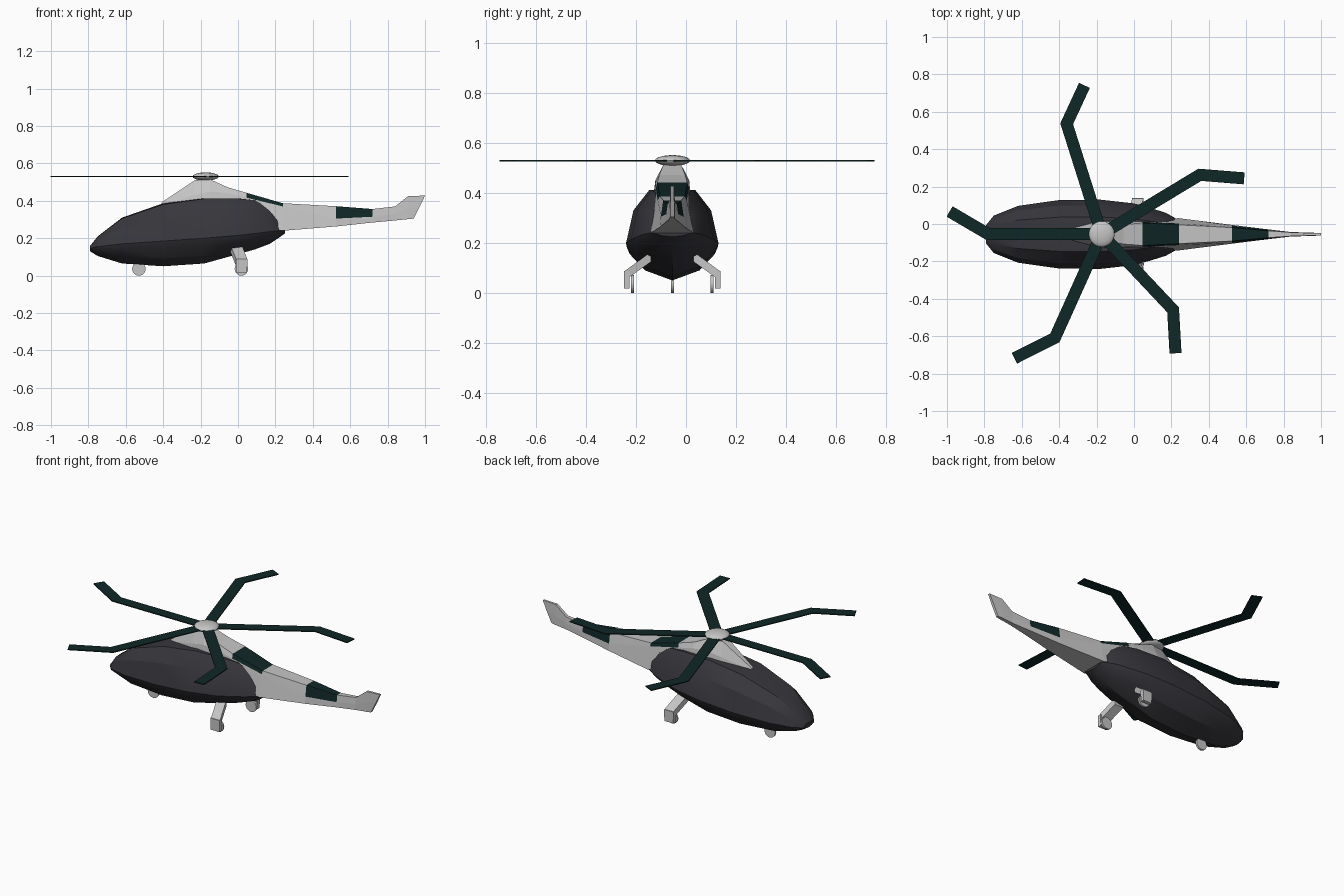
import bpy, bmesh, math
from mathutils import Vector, Matrix

cube = bpy.data.objects.get("Cube")
if cube:
    bpy.data.objects.remove(cube, do_unlink=True)

CY = -0.055                        # centre line of the body
HUB = Vector((-0.173, -0.054, 0.53))


def material(name, rgb):
    m = bpy.data.materials.new(name)
    m.use_nodes = True
    m.diffuse_color = (*rgb, 1)
    bsdf = m.node_tree.nodes["Principled BSDF"]
    bsdf.inputs["Base Color"].default_value = (*rgb, 1)
    bsdf.inputs["Roughness"].default_value = 0.7
    return m


CHARCOAL = material("charcoal", (0.038, 0.037, 0.045))
GREY = material("light_grey", (0.56, 0.56, 0.56))
TEAL = material("dark_teal", (0.005, 0.020, 0.020))


def add_object(name, bm, mats, smooth=None):
    bmesh.ops.recalc_face_normals(bm, faces=bm.faces[:])
    me = bpy.data.meshes.new(name)
    bm.to_mesh(me)
    bm.free()
    for m in mats:
        me.materials.append(m)
    ob = bpy.data.objects.new(name, me)
    bpy.context.collection.objects.link(ob)
    if smooth:
        bpy.ops.object.select_all(action='DESELECT')
        ob.select_set(True)
        bpy.context.view_layer.objects.active = ob
        bpy.ops.object.shade_smooth_by_angle(angle=math.radians(smooth))
    return ob


def loft(bm, rings):
    """Skin a row of closed rings and cap both ends."""
    loops = [[bm.verts.new(p) for p in r] for r in rings]
    n = len(loops[0])
    for a, b in zip(loops, loops[1:]):
        for i in range(n):
            j = (i + 1) % n
            bm.faces.new((a[i], a[j], b[j], b[i]))
    bm.faces.new(loops[0])
    bm.faces.new(loops[-1])


def mirror_ring(half):
    """Close a half section (x, offset, z) across the centre line."""
    other = [(x, -y, z) for x, y, z in reversed(half) if y > 1e-6]
    return [(x, CY + y, z) for x, y, z in half + other]


# Fuselage: x, top, bottom, height of the side crease, half width
stations = [
    (-0.79, 0.16, 0.13, 0.145, 0.05), (-0.75, 0.21, 0.105, 0.155, 0.10),
    (-0.62, 0.31, 0.065, 0.17, 0.152), (-0.40, 0.387, 0.05, 0.185, 0.183),
    (-0.18, 0.418, 0.065, 0.20, 0.185), (0.0, 0.418, 0.115, 0.215, 0.165),
    (0.09, 0.408, 0.14, 0.225, 0.14), (0.17, 0.365, 0.17, 0.235, 0.115),
    (0.215, 0.325, 0.20, 0.24, 0.09), (0.25, 0.26, 0.225, 0.24, 0.07),
]
rings = []
for x, top, bot, mid, w in stations:
    up, down = top - mid, mid - bot
    rings.append(mirror_ring([
        (x, 0, bot), (x, 0.6 * w, bot + 0.3 * down), (x, 0.93 * w, bot + 0.78 * down),
        (x, w, mid), (x, 0.84 * w, mid + 0.6 * up), (x, 0.5 * w, mid + 0.97 * up),
        (x, 0, top)]))
bm = bmesh.new()
loft(bm, rings)
add_object("fuselage", bm, [CHARCOAL], 25)

# Cowl, tail boom and fin: x, (height, half width) at bottom, shoulder, top
spine = [
    (-0.41, 0.36, 0.015, 0.38, 0.012, 0.39, 0.008),
    (-0.23, 0.37, 0.065, 0.43, 0.055, 0.51, 0.025),
    (-0.15, 0.37, 0.075, 0.45, 0.068, 0.515, 0.035),
    (-0.055, 0.35, 0.080, 0.44, 0.068, 0.472, 0.052),
    (0.045, 0.30, 0.080, 0.417, 0.066, 0.443, 0.060),
    (0.24, 0.24, 0.086, 0.370, 0.058, 0.387, 0.050),
    (0.525, 0.263, 0.050, 0.305, 0.046, 0.371, 0.036),
    (0.72, 0.284, 0.026, 0.315, 0.024, 0.356, 0.018),
    (0.84, 0.295, 0.012, 0.33, 0.012, 0.37, 0.010),
    (0.91, 0.302, 0.010, 0.36, 0.010, 0.425, 0.008),
    (0.97, 0.305, 0.008, 0.365, 0.008, 0.428, 0.006),
]
rings = []
for x, zb, wb, zm, wm, zt, wt in spine:
    rake = 0.03 if x > 0.95 else 0          # raked trailing edge of the fin
    rings.append(mirror_ring([(x - rake, wb, zb), (x, wm, zm), (x + rake, wt, zt)]))
bm = bmesh.new()
loft(bm, rings)
# Dark bands over the top and the upper sides
for f in bm.faces:
    c = f.calc_center_median()
    lo, hi = min(v.co.x for v in f.verts), max(v.co.x for v in f.verts)
    band = (lo > 0.04 and hi < 0.25) or (lo > 0.52 and hi < 0.73)
    floor = 0.395 if hi < 0.25 else 0.32
    f.material_index = 1 if band and c.z > floor else 0
add_object("cowl_and_tail_boom", bm, [GREY, TEAL])

# Rotor hub
bm = bmesh.new()
bmesh.ops.create_uvsphere(bm, u_segments=20, v_segments=10, radius=1,
                          matrix=Matrix.Translation(HUB) @ Matrix.Diagonal((0.07, 0.07, 0.022, 1)))
add_object("rotor_hub", bm, [GREY], 40)

# Mast between cowl and hub
bm = bmesh.new()
bmesh.ops.create_cone(bm, cap_ends=True, segments=12, radius1=0.03, radius2=0.025, depth=0.05,
                      matrix=Matrix.Translation(HUB - Vector((0, 0, 0.025))))
add_object("rotor_mast", bm, [GREY], 40)

# Rotor blades: bend and tip relative to the hub
blades = [
    ((-0.607, 0.0), (-0.813, 0.121)), ((-0.187, 0.59), (-0.092, 0.795)),
    ((0.525, 0.317), (0.762, 0.298)), ((0.382, -0.405), (0.395, -0.637)),
    ((-0.250, -0.555), (-0.467, -0.664)),
]
HALF, THICK = 0.032, 0.006
for k, (bend, tip) in enumerate(blades, 1):
    bend, tip = Vector(bend), Vector(tip)
    d1, d2 = bend.normalized(), (tip - bend).normalized()
    n1, n2 = Vector((-d1.y, d1.x)), Vector((-d2.y, d2.x))
    mitre = (n1 + n2).normalized()
    mitre /= mitre.dot(n1)
    rings = []
    for p, n in ((d1 * 0.06, n1), (bend, mitre), (tip, n2)):
        a, b = p + n * HALF, p - n * HALF
        rings.append([HUB + Vector((q.x, q.y, z)) for q, z in
                      ((a, -THICK / 2), (b, -THICK / 2), (b, THICK / 2), (a, THICK / 2))])
    bm = bmesh.new()
    loft(bm, rings)
    add_object(f"rotor_blade_{k}", bm, [TEAL])


def wheel(name, x, y, r=0.036, width=0.012):
    bm = bmesh.new()
    bmesh.ops.create_cone(bm, cap_ends=True, segments=20, radius1=r, radius2=r, depth=width,
                          matrix=Matrix.Translation((x, y, r)) @ Matrix.Rotation(math.pi / 2, 4, 'X'))
    add_object(name, bm, [GREY], 40)


# Landing gear: slanted arm, upright fork plate and wheel on each side
wheel("nose_wheel", -0.53, CY)
for side, s in (("left", 1), ("right", -1)):
    wheel(f"{side}_main_wheel", 0.018, CY + s * 0.16)
    bm = bmesh.new()
    rings = []
    for x, off, top, low in ((-0.01, 0.085, 0.165, 0.125), (0.02, 0.190, 0.088, 0.05)):
        rings.append([(x - 0.03, CY + s * off, low), (x + 0.03, CY + s * off, low),
                      (x + 0.03, CY + s * off, top), (x - 0.03, CY + s * off, top)])
    loft(bm, rings)
    add_object(f"{side}_gear_arm", bm, [GREY])
    bm = bmesh.new()
    rings = []
    for z, w in ((0.018, 0.030), (0.088, 0.031)):
        rings.append([(0.019 + dx * w, CY + s * off, z)
                      for dx, off in ((-1, 0.172), (1, 0.172), (1, 0.194), (-1, 0.194))])
    loft(bm, rings)
    add_object(f"{side}_gear_fork", bm, [GREY])
